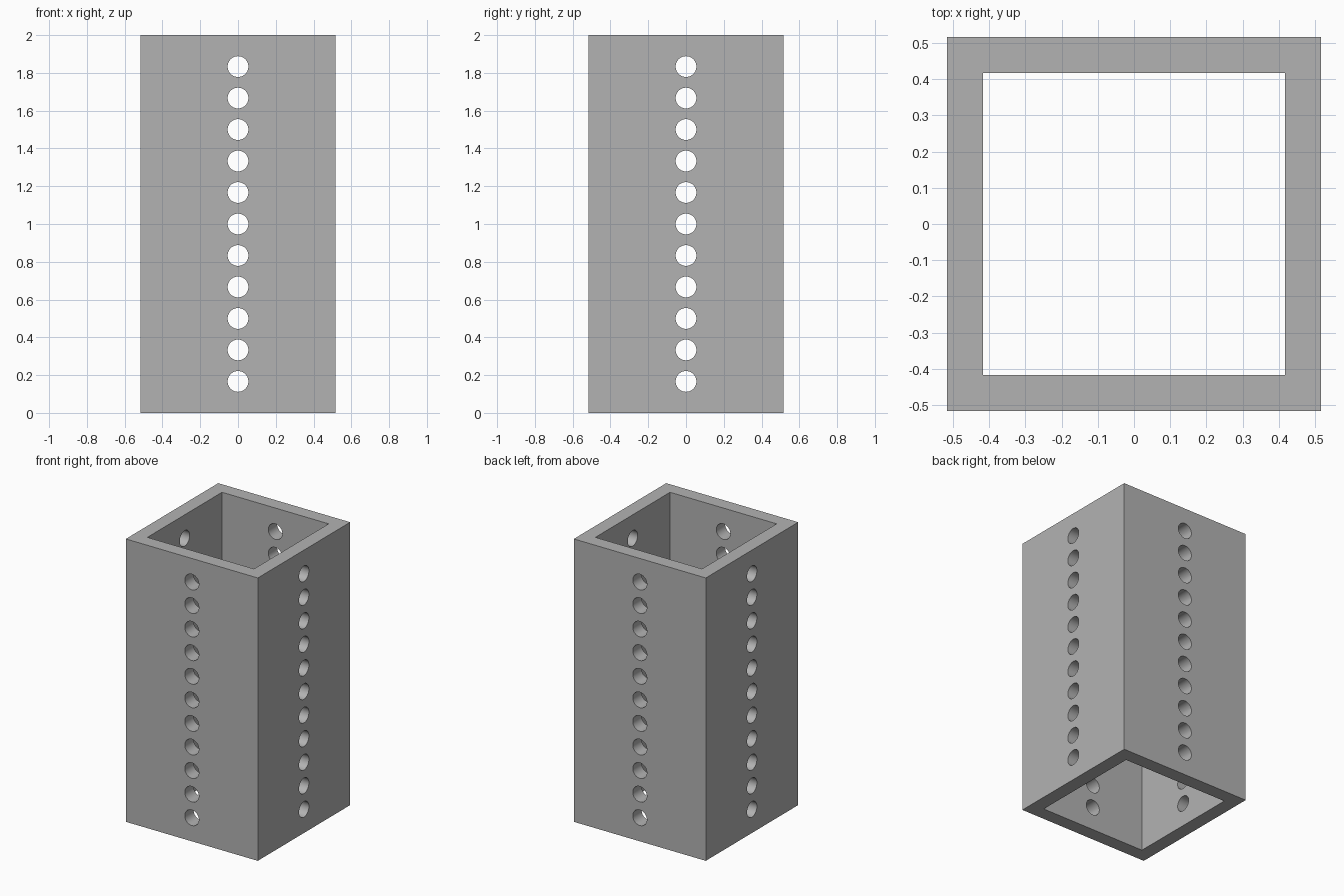
import bpy, bmesh, math
from mathutils import Matrix

OUTER, INNER, HEIGHT = 0.516, 0.417, 2.0
HOLE_RADIUS, HOLE_COUNT = 0.055, 11
PITCH = HEIGHT / (HOLE_COUNT + 1)

if "Cube" in bpy.data.objects:
    bpy.data.objects.remove(bpy.data.objects["Cube"], do_unlink=True)

grey = bpy.data.materials.new("steel grey")
grey.use_nodes = True
grey.diffuse_color = (0.45, 0.45, 0.45, 1)
grey.node_tree.nodes["Principled BSDF"].inputs["Base Color"].default_value = grey.diffuse_color


def make_object(name, bm):
    bmesh.ops.recalc_face_normals(bm, faces=bm.faces)
    mesh = bpy.data.meshes.new(name)
    bm.to_mesh(mesh)
    bm.free()
    mesh.materials.append(grey)
    obj = bpy.data.objects.new(name, mesh)
    bpy.context.collection.objects.link(obj)
    return obj


def hole_cutter(axis):
    """One column of drill pins running along the given horizontal axis."""
    bm = bmesh.new()
    turn = Matrix.Rotation(math.pi / 2, 4, axis)
    for i in range(HOLE_COUNT):
        place = Matrix.Translation((0, 0, PITCH * (i + 1))) @ turn
        bmesh.ops.create_cone(bm, cap_ends=True, segments=48, radius1=HOLE_RADIUS,
                              radius2=HOLE_RADIUS, depth=OUTER * 3, matrix=place)
    cutter = make_object("hole_cutter", bm)
    cutter.hide_render = True
    return cutter


# Square tube: concentric square rings at the bottom and top, joined by walls
bm = bmesh.new()
corners = [(-1, -1), (1, -1), (1, 1), (-1, 1)]
rings = [[bm.verts.new((x * half, y * half, z)) for x, y in corners]
         for half, z in ((OUTER, 0), (OUTER, HEIGHT), (INNER, HEIGHT), (INNER, 0))]
for a, b in zip(rings, rings[1:] + rings[:1]):
    for i in range(4):
        j = (i + 1) % 4
        bm.faces.new((a[i], a[j], b[j], b[i]))
tube = make_object("square_tube", bm)

# Drill the hole columns through both pairs of walls
bpy.ops.object.select_all(action="DESELECT")
tube.select_set(True)
bpy.context.view_layer.objects.active = tube
for axis in "XY":
    cutter = hole_cutter(axis)
    mod = tube.modifiers.new("holes", "BOOLEAN")
    mod.operation = "DIFFERENCE"
    mod.solver = "EXACT"
    mod.object = cutter
    bpy.ops.object.modifier_apply(modifier=mod.name)
    bpy.data.objects.remove(cutter, do_unlink=True)

bpy.ops.object.shade_smooth_by_angle(angle=math.radians(30))
